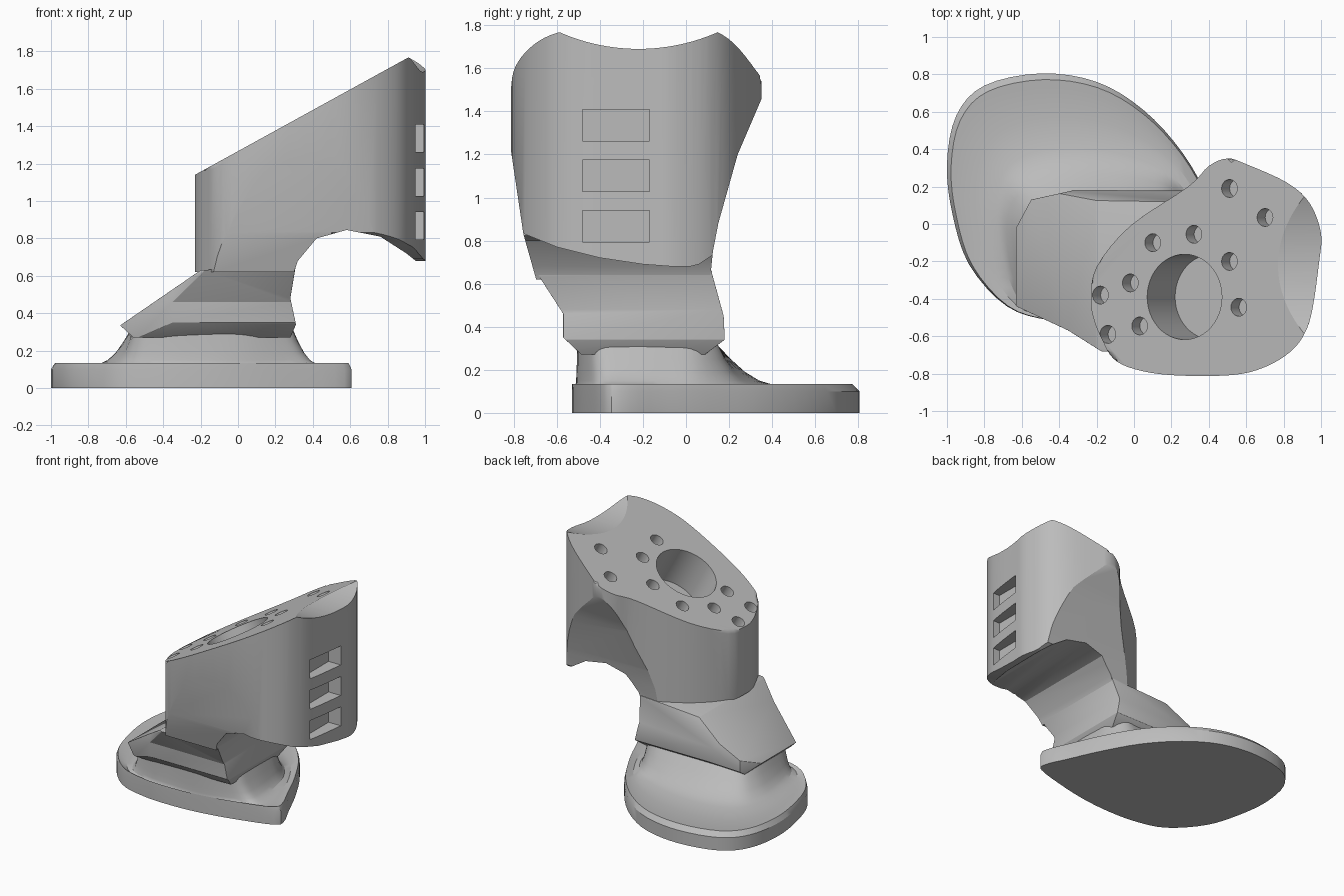
import bpy, bmesh, math
from mathutils import Matrix, Vector

if "Cube" in bpy.data.objects:
    bpy.data.objects.remove(bpy.data.objects["Cube"])

grey = bpy.data.materials.new("plain_grey")
grey.use_nodes = True
grey.diffuse_color = (0.5, 0.5, 0.5, 1)
grey.node_tree.nodes["Principled BSDF"].inputs["Base Color"].default_value = (0.5, 0.5, 0.5, 1)

SLOPE = 0.55


def top_z(x):
    """Height of the slanted head top."""
    return 1.14 + SLOPE * (x + 0.23)


def smooth_loop(pts, steps=4):
    """Closed smooth curve through the points."""
    out, n = [], len(pts)
    for i in range(n):
        a, b, c, d = (Vector(pts[(i + k) % n]) for k in (-1, 0, 1, 2))
        for s in range(steps):
            t = s / steps
            out.append(0.5 * (2 * b + (c - a) * t + (2 * a - 5 * b + 4 * c - d) * t ** 2
                              + (3 * b - a - 3 * c + d) * t ** 3))
    return out


def finish(name, bm):
    bmesh.ops.recalc_face_normals(bm, faces=bm.faces[:])
    mesh = bpy.data.meshes.new(name)
    bm.to_mesh(mesh)
    bm.free()
    ob = bpy.data.objects.new(name, mesh)
    bpy.context.collection.objects.link(ob)
    mesh.materials.append(grey)
    return ob


def loft(rings):
    """Closed solid through rings of 3D points."""
    bm = bmesh.new()
    rows = [[bm.verts.new(p) for p in ring] for ring in rings]
    n = len(rows[0])
    for lo, hi in zip(rows, rows[1:]):
        for i in range(n):
            j = (i + 1) % n
            bm.faces.new((lo[i], lo[j], hi[j], hi[i]))
    bm.faces.new(rows[0][::-1])
    bm.faces.new(rows[-1])
    return bm, rows


def prism(name, pts, axis, lo, hi):
    """Extrude a flat outline along an axis."""
    place = {"x": lambda p, h: (h, p[0], p[1]),
             "y": lambda p, h: (p[0], h, p[1]),
             "z": lambda p, h: (p[0], p[1], h)}[axis]
    bm, _ = loft([[place(p, h) for p in pts] for h in (lo, hi)])
    return finish(name, bm)


def apply_modifier(ob, mod):
    bpy.context.view_layer.objects.active = ob
    bpy.ops.object.modifier_apply(modifier=mod.name)


def combine(ob, tool, operation):
    tool.hide_render = True
    mod = ob.modifiers.new("shape", "BOOLEAN")
    mod.operation, mod.solver, mod.object = operation, "EXACT", tool
    apply_modifier(ob, mod)
    bpy.data.objects.remove(tool)


# Base plate that sweeps up into a foot
plate = [(.6, -.3), (.57, -.38), (.3, -.46), (.05, -.51), (-.2, -.53), (-.45, -.515),
         (-.68, -.44), (-.88, -.22), (-.97, .05), (-1, .32), (-.95, .58), (-.8, .74),
         (-.5, .805), (-.2, .76), (.05, .61), (.26, .38), (.42, .1), (.52, -.12)]
foot = [(.29, -.28), (.28, -.4), (.22, -.45), (.03, -.5), (-.2, -.5), (-.42, -.48),
        (-.54, -.42), (-.56, -.25), (-.57, -.1), (-.56, 0), (-.52, .08), (-.42, .12),
        (-.28, .14), (-.1, .14), (.08, .14), (.2, .14), (.28, .05), (.29, -.1)]
outer, inner = smooth_loop(plate), smooth_loop(foot)
sweep = [(0, 0), (0, .1), (.05, .135), (.12, .13), (.35, .118), (.6, .13),
         (.7, .15), (.8, .19), (.9, .25), (1, .32)]
bm, _ = loft([[(*a.lerp(b, t), z) for a, b in zip(outer, inner)] for t, z in sweep])
base = finish("base_plate", bm)

# Neck block: outline trimmed by its front and side profiles
neck = prism("neck", [(-.63, -.02), (-.55, .13), (-.3, .185), (.36, .185), (.36, -.72),
                      (-.16, -.69), (-.35, -.57), (-.63, -.44)], "z", .2, .8)
combine(neck, prism("neck_front_profile", [
    (-.56, .27), (-.63, .335), (-.2, .63), (.31, .66), (.28, .48), (.31, .34),
    (.28, .27)], "y", -1, 1), "INTERSECT")
combine(neck, prism("neck_side_profile", [
    (-.7, .67), (-.68, .63), (-.57, .46), (-.57, .35), (-.48, .265), (.08, .265),
    (.18, .34), (.175, .45), (.12, .65), (.12, .67)], "x", -1, 1), "INTERSECT")
bevel = neck.modifiers.new("soft_edges", "BEVEL")
bevel.width, bevel.segments, bevel.limit_method = .015, 2, "ANGLE"
apply_modifier(neck, bevel)

# Head: slanted prism with a rounded top rim
outline = smooth_loop([
    (-.23, -.4), (-.2, -.23), (-.02, -.01), (.29, .2), (.4, .31), (.5, .35), (.6, .32),
    (.82, .22), (.94, .11), (1, -.05), (.99, -.2), (.955, -.45), (.915, -.58),
    (.84, -.68), (.7, -.765), (.52, -.808), (.2, -.808), (0, -.775), (-.11, -.72),
    (-.17, -.62), (-.215, -.51)])
bm, rows = loft([[(p.x, p.y, .5) for p in outline],
                 [(p.x, p.y, top_z(p.x)) for p in outline]])
top = set(rows[-1])
rim = [e for e in bm.edges if e.verts[0] in top and e.verts[1] in top]
bmesh.ops.bevel(bm, geom=rim, offset=.02, segments=2, profile=.5, affect="EDGES")
head = finish("head", bm)
combine(head, prism("head_front_profile", [
    (-.4, .62), (.3, .62), (.32, .68), (.42, .8), (.58, .845), (.76, .81), (.9, .72),
    (.95, .68), (1.1, .68), (1.1, 2), (-.4, 2)], "y", -1, 1), "INTERSECT")
combine(head, prism("head_side_profile", [
    (-.85, 2), (-.85, 1.45), (-.81, 1.2), (-.755, .83), (-.69, .6), (.11, .6),
    (.125, .75), (.15, .88), (.24, 1.2), (.36, 1.48), (.45, 1.6), (.45, 2)],
    "x", -1, 1.2), "INTERSECT")

# Curved lower rim
combine(head, prism("lower_rim_cutter", [
    (-1, .4), (-1, .92), (-.75, .83), (-.6, .77), (-.4, .72), (-.2, .69), (0, .675),
    (.06, .69), (.12, .73), (.3, .8), (.3, .4)], "x", .5, 1.2), "DIFFERENCE")


def rod(bm, radius, length, matrix, sides):
    bmesh.ops.create_cone(bm, cap_ends=True, segments=sides, radius1=radius,
                          radius2=radius, depth=length, matrix=matrix)


# Shallow scoop on the high end
bm = bmesh.new()
rod(bm, .91, .8, Matrix.Translation((1, -.22, 2.6)) @ Matrix.Rotation(math.pi / 2, 4, "Y"), 160)
combine(head, finish("scoop_cutter", bm), "DIFFERENCE")

# Large socket and small holes square to the slanted top, and side windows
tilt = Matrix.Rotation(-math.atan(SLOPE), 4, "Y")
bm = bmesh.new()


def drill(x, y, radius, depth, sides):
    rise = .1
    place = Matrix.Translation((x, y, top_z(x))) @ tilt
    rod(bm, radius, depth + rise, place @ Matrix.Translation((0, 0, (rise - depth) / 2)), sides)


drill(.27, -.39, .228, .31, 48)
for x, y in [(.51, .19), (.7, .035), (.32, -.055), (.1, -.1), (.51, -.2), (-.02, -.315),
             (-.18, -.38), (.56, -.445), (.03, -.545), (-.14, -.59)]:
    drill(x, y, .048, .09, 20)
for z in (.867, 1.1, 1.335):
    bmesh.ops.create_cube(bm, size=1, matrix=Matrix.Translation((.98, -.325, z))
                          @ Matrix.Diagonal((.18, .31, .146, 1)))
combine(head, finish("hole_cutter", bm), "DIFFERENCE")

# Smooth curved walls, keep hard edges crisp
bpy.ops.object.select_all(action="DESELECT")
for ob in (base, neck, head):
    ob.select_set(True)
bpy.context.view_layer.objects.active = head
bpy.ops.object.shade_smooth_by_angle(angle=math.radians(28))
